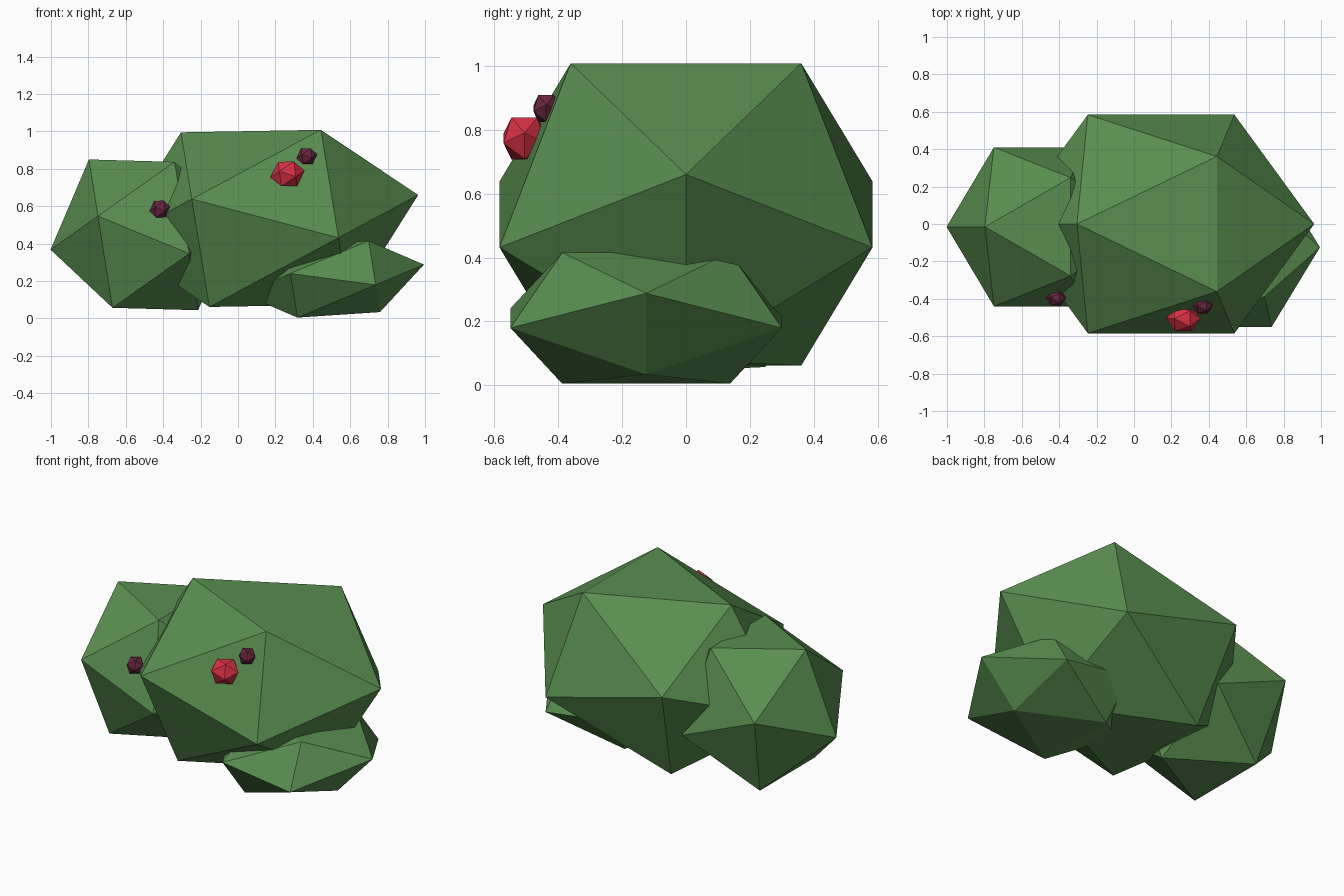
import bpy, bmesh
from mathutils import Matrix

if "Cube" in bpy.data.objects:
    bpy.data.objects.remove(bpy.data.objects["Cube"])

def material(name, rgb):
    m = bpy.data.materials.new(name)
    m.diffuse_color = (*rgb, 1)
    m.use_nodes = True
    m.node_tree.nodes["Principled BSDF"].inputs["Base Color"].default_value = m.diffuse_color
    return m

LEAF = material("leaf_green", (0.10, 0.27, 0.08))
RED = material("berry_red", (0.70, 0.03, 0.06))
DARK = material("berry_dark", (0.14, 0.02, 0.05))

def clump(name, centre, u, v, sy, mat):
    """Icosahedron stretched in y by sy and tilted so its x/z axes become u and v."""
    m = Matrix(((u[0], 0, v[0], centre[0]),
                (0, -sy, 0, centre[1]),
                (u[1], 0, v[1], centre[2]),
                (0, 0, 0, 1)))
    bm = bmesh.new()
    bmesh.ops.create_icosphere(bm, subdivisions=1, radius=1)
    bm.transform(m)
    bmesh.ops.recalc_face_normals(bm, faces=bm.faces)
    mesh = bpy.data.meshes.new(name)
    bm.to_mesh(mesh)
    bm.free()
    mesh.materials.append(mat)
    ob = bpy.data.objects.new(name, mesh)
    bpy.context.collection.objects.link(ob)

# Foliage
clump("main_foliage", (0.145, 0, 0.535), (0.69, 0.37), (0.45, -0.46), 0.687, LEAF)
clump("left_foliage", (-0.505, -0.015, 0.447), (0.41, 0.29), (0.292, -0.403), 0.5, LEAF)
clump("right_foliage", (0.508, -0.125, 0.21), (0.418, 0.175), (0.251, -0.176), 0.5, LEAF)

# Berries: same tilted shape, sized by half extents
def berry(name, centre, hx, hy, hz, mat):
    kx, kz = hx / 0.82, hz / 0.475
    clump(name, centre, (0.69 * kx, 0.37 * kz), (0.45 * kx, -0.46 * kz), hy / 0.8506, mat)

berry("red_berry", (0.265, -0.506, 0.773), 0.092, 0.066, 0.066, RED)
berry("dark_berry_right", (0.368, -0.438, 0.867), 0.055, 0.04, 0.042, DARK)
berry("dark_berry_left", (-0.417, -0.394, 0.585), 0.055, 0.042, 0.045, DARK)
